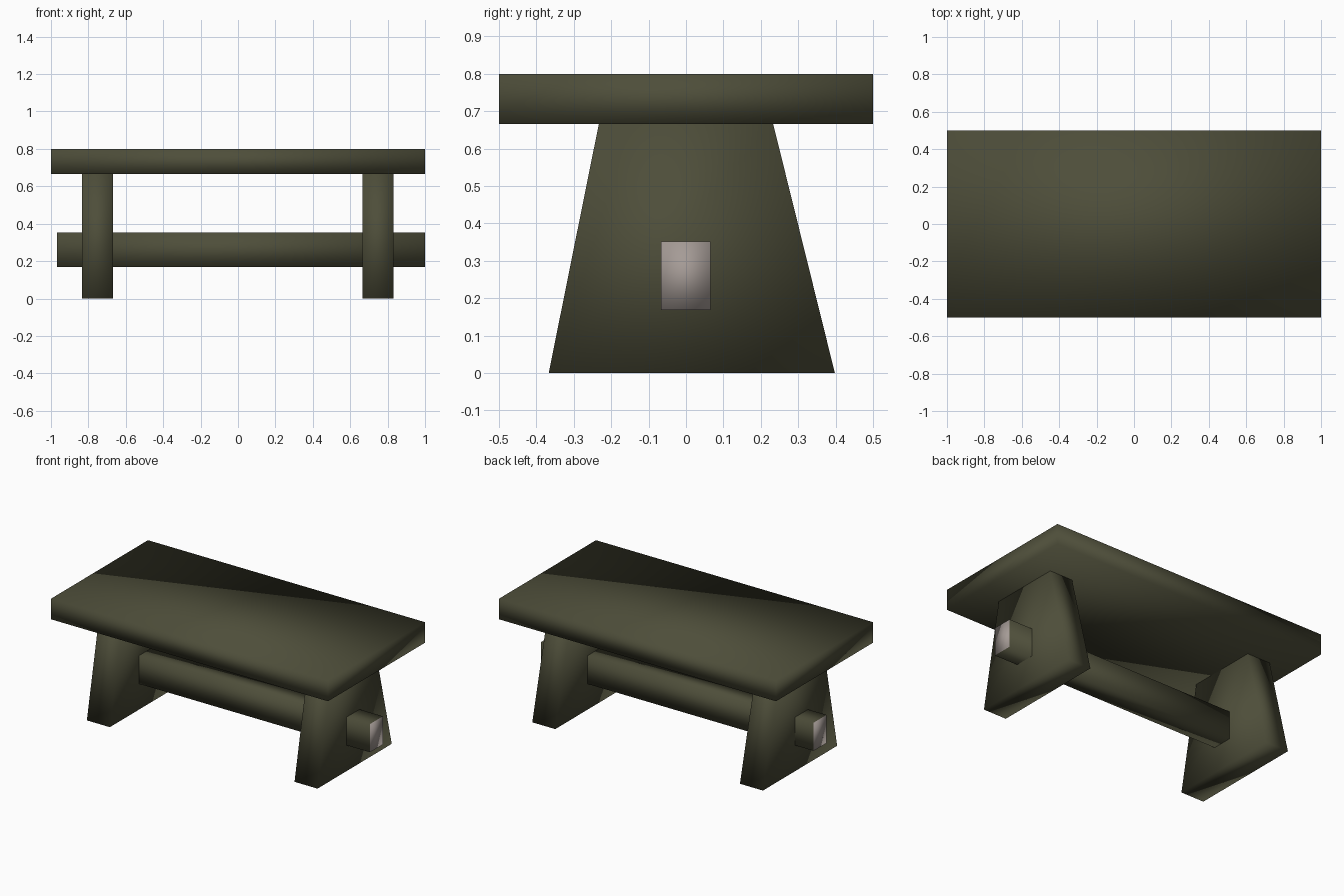
import bpy
import bmesh

if "Cube" in bpy.data.objects:
    bpy.data.objects.remove(bpy.data.objects["Cube"])


def make_material(name, rgb):
    mat = bpy.data.materials.new(name)
    mat.diffuse_color = (*rgb, 1.0)
    mat.use_nodes = True
    mat.node_tree.nodes["Principled BSDF"].inputs["Base Color"].default_value = mat.diffuse_color
    return mat


olive = make_material("dark olive wood", (0.076, 0.076, 0.042))
grey = make_material("warm grey end grain", (0.376, 0.328, 0.305))


def prism(name, x0, x1, profile, end_material=0):
    """Extrude a (y, z) profile from x0 to x1, with soft shading."""
    bm = bmesh.new()
    face = bm.faces.new([bm.verts.new((x0, y, z)) for y, z in profile])
    new = bmesh.ops.extrude_face_region(bm, geom=[face])["geom"]
    moved = [v for v in new if isinstance(v, bmesh.types.BMVert)]
    bmesh.ops.translate(bm, verts=moved, vec=(x1 - x0, 0, 0))
    bmesh.ops.recalc_face_normals(bm, faces=bm.faces)
    for f in bm.faces:
        f.smooth = True
        if abs(f.normal.x) > 0.9:
            f.material_index = end_material
    mesh = bpy.data.meshes.new(name)
    bm.to_mesh(mesh)
    bm.free()
    mesh.materials.append(olive)
    mesh.materials.append(grey)
    obj = bpy.data.objects.new(name, mesh)
    bpy.context.collection.objects.link(obj)
    return obj


def rect(y0, y1, z0, z1):
    return [(y0, z0), (y1, z0), (y1, z1), (y0, z1)]


# Table top slab
prism("table_top", -1.0, 1.0, rect(-0.5, 0.5, 0.666, 0.8))

# Two tapered slab legs, slightly wider towards the back
leg_profile = [(-0.367, 0.0), (0.398, 0.0), (0.233, 0.666), (-0.233, 0.666)]
prism("left_leg", -0.834, -0.668, leg_profile)
prism("right_leg", 0.665, 0.831, leg_profile)

# Stretcher beam through both legs, with pale cut ends
prism("stretcher_beam", -0.968, 1.0, rect(-0.067, 0.066, 0.168, 0.352), 1)
